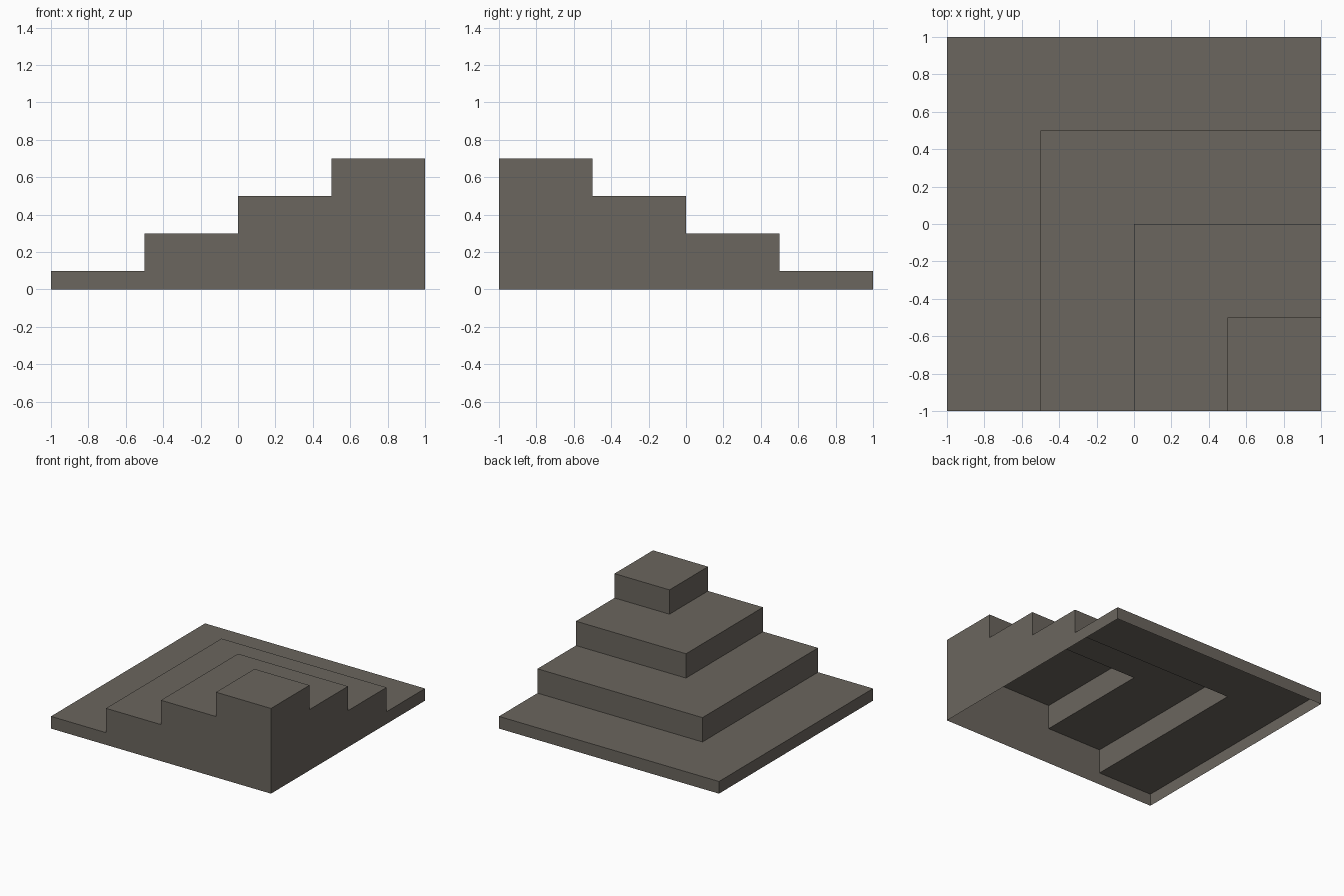
import bpy
import bmesh

if "Cube" in bpy.data.objects:
    bpy.data.objects.remove(bpy.data.objects["Cube"])

# One flat stone colour
stone = bpy.data.materials.new("grey_brown_stone")
stone.diffuse_color = (0.147, 0.132, 0.112, 1.0)
stone.use_nodes = True
stone.node_tree.nodes["Principled BSDF"].inputs["Base Color"].default_value = stone.diffuse_color

TIERS = 4
RUN = 0.5     # tread depth
RISE = 0.2    # riser height
FIRST = 0.1   # height of the bottom slab


def make_tier(k):
    """One open, hollow tier: four walls and an L-shaped tread on top."""
    left, back = -1 + RUN * k, 1 - RUN * k
    z1 = FIRST + RISE * k
    z0 = max(0.0, z1 - RISE)
    corners = [(left, -1), (1, -1), (1, back), (left, back)]
    bm = bmesh.new()

    def face(points):
        bm.faces.new([bm.verts.new(p) for p in points])

    # Walls
    for (ax, ay), (bx, by) in zip(corners, corners[1:] + corners[:1]):
        face([(ax, ay, z0), (bx, by, z0), (bx, by, z1), (ax, ay, z1)])

    # Tread: full square on the top tier, otherwise two mitred strips
    if k == TIERS - 1:
        face([(x, y, z1) for x, y in corners])
    else:
        il, ib = left + RUN, back - RUN
        face([(left, -1, z1), (il, -1, z1), (il, ib, z1),
              (1, ib, z1), (1, back, z1), (left, back, z1)])

    bmesh.ops.remove_doubles(bm, verts=bm.verts, dist=1e-5)
    name = f"step_tier_{k + 1}"
    mesh = bpy.data.meshes.new(name)
    bm.to_mesh(mesh)
    bm.free()
    mesh.materials.append(stone)
    bpy.context.collection.objects.link(bpy.data.objects.new(name, mesh))


# Corner staircase, stacked towards the front right corner
for tier in range(TIERS):
    make_tier(tier)
